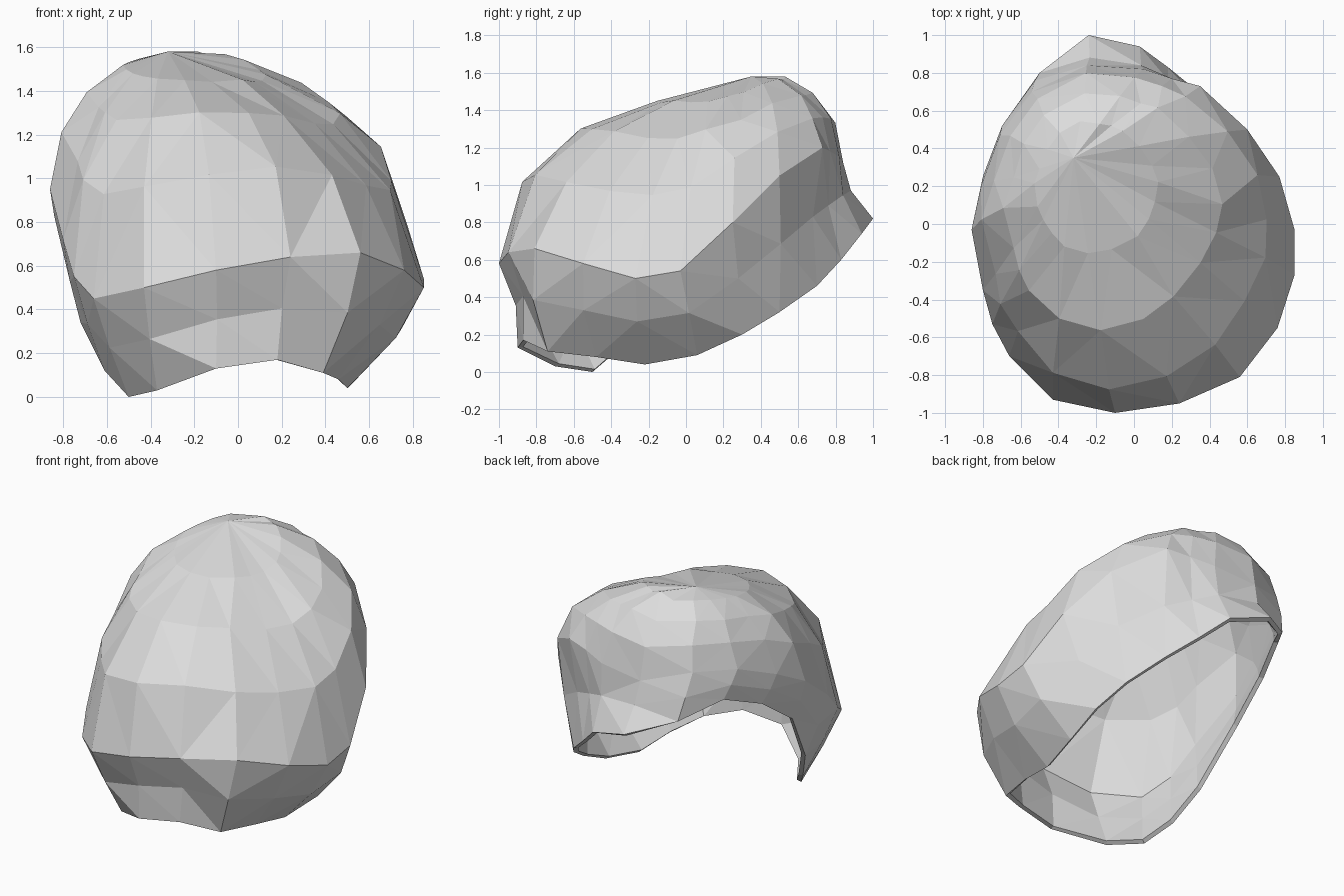
import bpy, bmesh, math, random
from mathutils import Vector

random.seed(4)
cube = bpy.data.objects.get("Cube")
if cube:
    bpy.data.objects.remove(cube, do_unlink=True)

# One flat pale grey
stone = bpy.data.materials.new("pale_grey")
stone.use_nodes = True
grey = (0.72, 0.72, 0.72, 1)
stone.diffuse_color = grey
stone.node_tree.nodes["Principled BSDF"].inputs["Base Color"].default_value = grey

# Widest loop of the shell, running from the front round its left side
brow_path = [(-.1, -1, .58), (.24, -.95, .64), (.56, -.81, .66), (.76, -.55, .58),
             (.85, -.27, .5), (.85, -.03, .54), (.77, .25, .8), (.6, .5, 1.05),
             (.35, .73, 1.2), (.2, .77, 1.18), (.05, .82, 1.15), (-.25, .84, 1.12),
             (-.54, .7, 1.2), (-.71, .47, 1.18), (-.81, .2, 1.07), (-.86, -.03, .95),
             (-.8, -.35, .72), (-.75, -.53, .55), (-.66, -.7, .45), (-.43, -.93, .5)]
# Lower rim of the opening, in the same order
rim_path = [(-.1, -.9, .13), (.18, -.87, .17), (.39, -.74, .11), (.46, -.48, .08),
            (.5, -.22, .04), (.55, .06, .09), (.55, .3, .2), (.48, .5, .32),
            (.34, .7, .46), (.18, .83, .6), (.03, .94, .74), (-.24, 1, .82),
            (-.5, .8, .9), (-.67, .56, 1), (-.77, .3, .9), (-.8, .02, .7),
            (-.72, -.23, .34), (-.61, -.36, .12), (-.5, -.5, 0), (-.37, -.7, .03)]
brow = [Vector(p) for p in brow_path]
rim = [Vector(p) for p in rim_path]
apex = Vector((-.32, .35, 1.58))


def dent(point, centre, radius, push):
    """Offset that fades out with distance from a hollow or a bump."""
    fade = max(0, 1 - (point - Vector(centre)).length / radius)
    return Vector(push) * fade


def dome_ring(angle):
    """Loop over the rounded top, between the brow and the apex."""
    ring = []
    for p in brow:
        q = apex.lerp(p, math.sin(angle))
        q.z = p.z + (apex.z - p.z) * math.cos(angle) ** 1.12
        q += dent(q, (.42, -.4, 1.15), .45, (-.1, .1, -.08))
        q += dent(q, (-.1, 0, 1.45), .45, (0, .02, -.09))
        q += dent(q, (-.2, -.75, 1.1), .4, (0, -.05, .03))
        q += dent(q, (-.15, .65, 1.45), .3, (0, .03, .05))
        q += Vector([random.uniform(-.012, .012) for _ in range(3)])
        ring.append(q)
    return ring


def wall_ring():
    """Loop half way down the walls: swelling low on both cheeks, tucked in at the front."""
    ring = []
    for a, b in zip(brow, rim):
        q = (a + b) / 2
        out = Vector((q.x, q.y, 0)).normalized()
        if abs(q.x) < .4:
            swell = -.04
        elif q.x > 0 and q.y < .2:
            swell = .05
        else:
            swell = .01
        ring.append(q + out * swell)
    return ring


# Skin the loops from crown to rim, leaving the underside open
rings = [dome_ring(math.radians(a)) for a in (22, 42, 62)]
rings += [brow, wall_ring(), rim]
bm = bmesh.new()
loops = [[bm.verts.new(p) for p in ring] for ring in rings]
top = bm.verts.new(apex)
count = len(brow)
for i in range(count):
    j = (i + 1) % count
    bm.faces.new((top, loops[0][i], loops[0][j]))
    for upper, lower in zip(loops, loops[1:]):
        bm.faces.new((upper[i], lower[i], lower[j], upper[j]))
bmesh.ops.triangulate(bm, faces=bm.faces[:], quad_method='SHORT_EDGE')

mesh = bpy.data.meshes.new("hollow_shell")
bm.to_mesh(mesh)
bm.free()
mesh.materials.append(stone)
shell = bpy.data.objects.new("hollow_shell", mesh)
bpy.context.collection.objects.link(shell)

# Thin wall, grown inwards
wall = shell.modifiers.new("wall_thickness", 'SOLIDIFY')
wall.thickness = 0.03
wall.offset = -1
